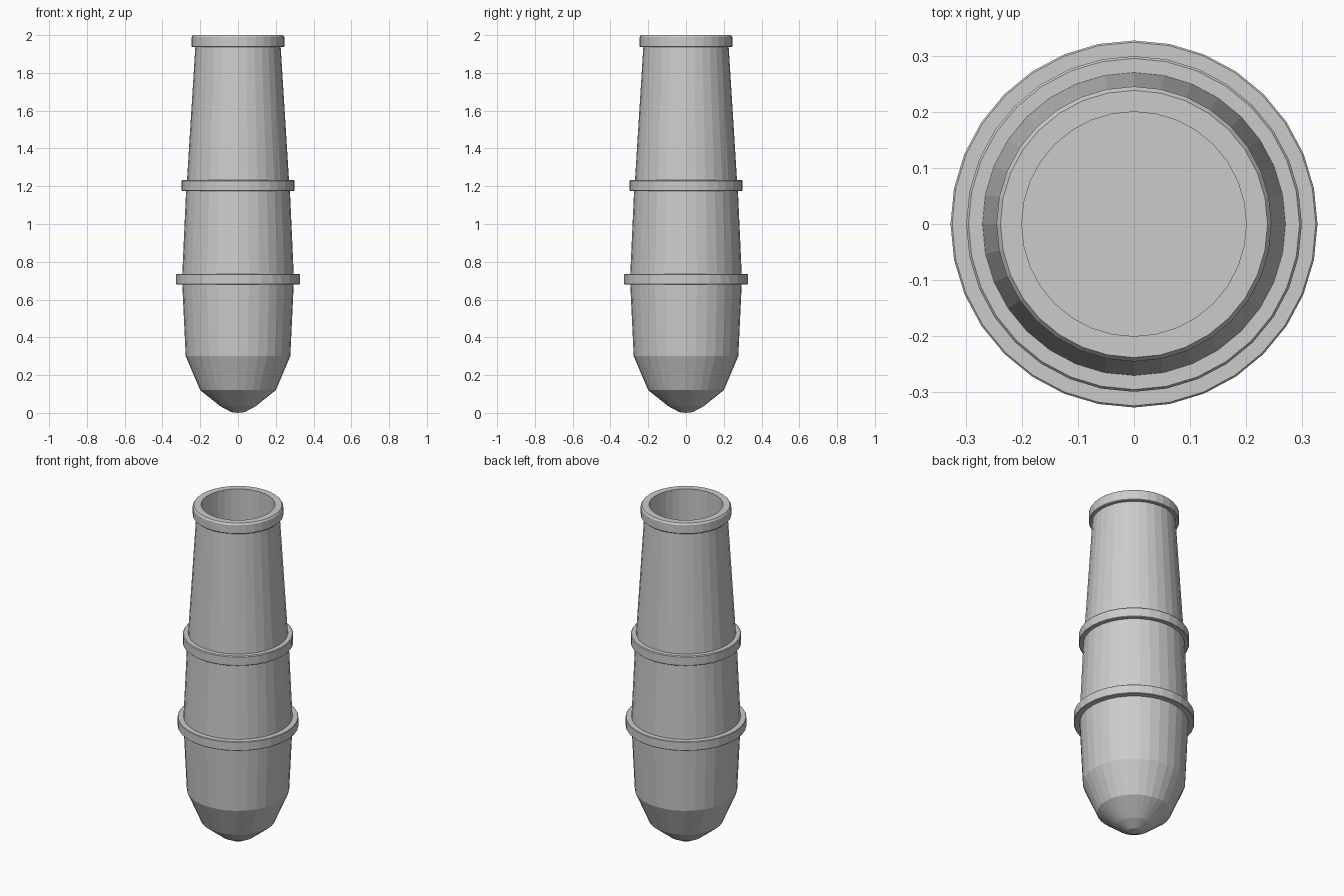
import bpy, bmesh
from math import pi, sin, cos

if "Cube" in bpy.data.objects:
    bpy.data.objects.remove(bpy.data.objects["Cube"])

SIDES = 32


def lathe(name, profile, closed=False):
    """Spin (radius, z) points round the z axis into a flat-shaded mesh."""
    bm = bmesh.new()
    rings = []
    for r, z in profile:
        if r == 0:
            rings.append([bm.verts.new((0, 0, z))] * SIDES)
        else:
            rings.append([bm.verts.new((r * cos(2 * pi * i / SIDES), r * sin(2 * pi * i / SIDES), z))
                          for i in range(SIDES)])
    pairs = list(zip(rings, rings[1:]))
    if closed:
        pairs.append((rings[-1], rings[0]))
    for a, b in pairs:
        for i in range(SIDES):
            j = (i + 1) % SIDES
            bm.faces.new(list(dict.fromkeys((a[i], a[j], b[j], b[i]))))
    bmesh.ops.recalc_face_normals(bm, faces=bm.faces)
    mesh = bpy.data.meshes.new(name)
    bm.to_mesh(mesh)
    bm.free()
    obj = bpy.data.objects.new(name, mesh)
    bpy.context.collection.objects.link(obj)
    return obj


# Barrel: rounded base, tapering steps, raised bands, muzzle lip and hollow bore
lathe("barrel", [
    (0, 0), (0.035, 0.004), (0.095, 0.036), (0.2, 0.12), (0.277, 0.30),   # base
    (0.295, 0.68), (0.324, 0.68), (0.327, 0.683),                         # lower band
    (0.327, 0.732), (0.324, 0.735), (0.295, 0.735),
    (0.275, 1.175), (0.296, 1.175), (0.299, 1.178),                       # upper band
    (0.299, 1.228), (0.295, 1.233), (0.27, 1.233),
    (0.226, 1.936), (0.241, 1.936), (0.245, 1.94),                        # muzzle lip
    (0.245, 1.99), (0.238, 2.0), (0.2, 2.0),
    (0.2, 0.9), (0, 0.9),                                                 # bore
])
